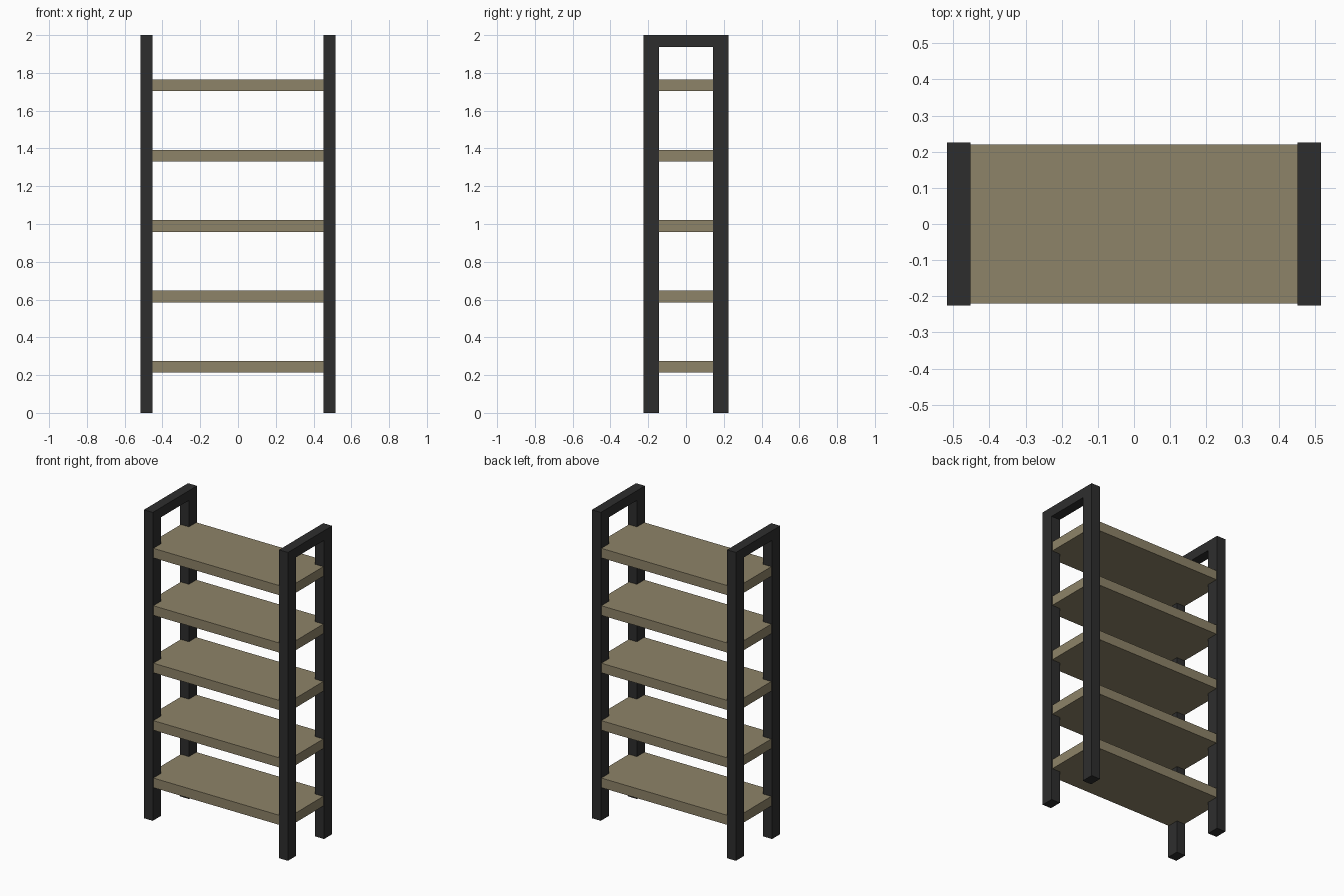
import bpy
import bmesh

cube = bpy.data.objects.get("Cube")
if cube:
    bpy.data.objects.remove(cube, do_unlink=True)


def make_material(name, colour):
    mat = bpy.data.materials.new(name)
    mat.use_nodes = True
    mat.diffuse_color = colour
    mat.node_tree.nodes["Principled BSDF"].inputs["Base Color"].default_value = colour
    return mat


def extrude_profile(name, outline, x_start, x_end, mat):
    """Extrude a closed (y, z) outline along x."""
    bm = bmesh.new()
    face = bm.faces.new([bm.verts.new((x_start, y, z)) for y, z in outline])
    result = bmesh.ops.extrude_face_region(bm, geom=[face])
    moved = [v for v in result["geom"] if isinstance(v, bmesh.types.BMVert)]
    bmesh.ops.translate(bm, verts=moved, vec=(x_end - x_start, 0, 0))
    bmesh.ops.recalc_face_normals(bm, faces=bm.faces)
    mesh = bpy.data.meshes.new(name)
    bm.to_mesh(mesh)
    bm.free()
    mesh.materials.append(mat)
    obj = bpy.data.objects.new(name, mesh)
    bpy.context.collection.objects.link(obj)
    return obj


black_metal = make_material("black metal", (0.027, 0.027, 0.027, 1))
brown_wood = make_material("brown wood", (0.27, 0.228, 0.138, 1))

HEIGHT = 2.0
OUTER_X, INNER_X = 0.517, 0.453
OUTER_Y, INNER_Y = 0.226, 0.144
BAR_BOTTOM = 1.937

# End frames: two legs joined by a top bar
half = [(INNER_Y, BAR_BOTTOM), (INNER_Y, 0), (OUTER_Y, 0), (OUTER_Y, HEIGHT)]
arch = half + [(-y, z) for y, z in reversed(half)]
for side, sign in (("left", 1), ("right", -1)):
    extrude_profile(f"{side}_frame", arch, sign * INNER_X, sign * OUTER_X, black_metal)

# Shelves: boards running through the frames, just inside their outer faces
SHELF_X, SHELF_Y, THICKNESS = 0.511, 0.22, 0.062
for i in range(5):
    bottom = 0.213 + i * 0.3725
    top = bottom + THICKNESS
    board = [(-SHELF_Y, bottom), (SHELF_Y, bottom), (SHELF_Y, top), (-SHELF_Y, top)]
    extrude_profile(f"shelf_{i + 1}", board, -SHELF_X, SHELF_X, brown_wood)
